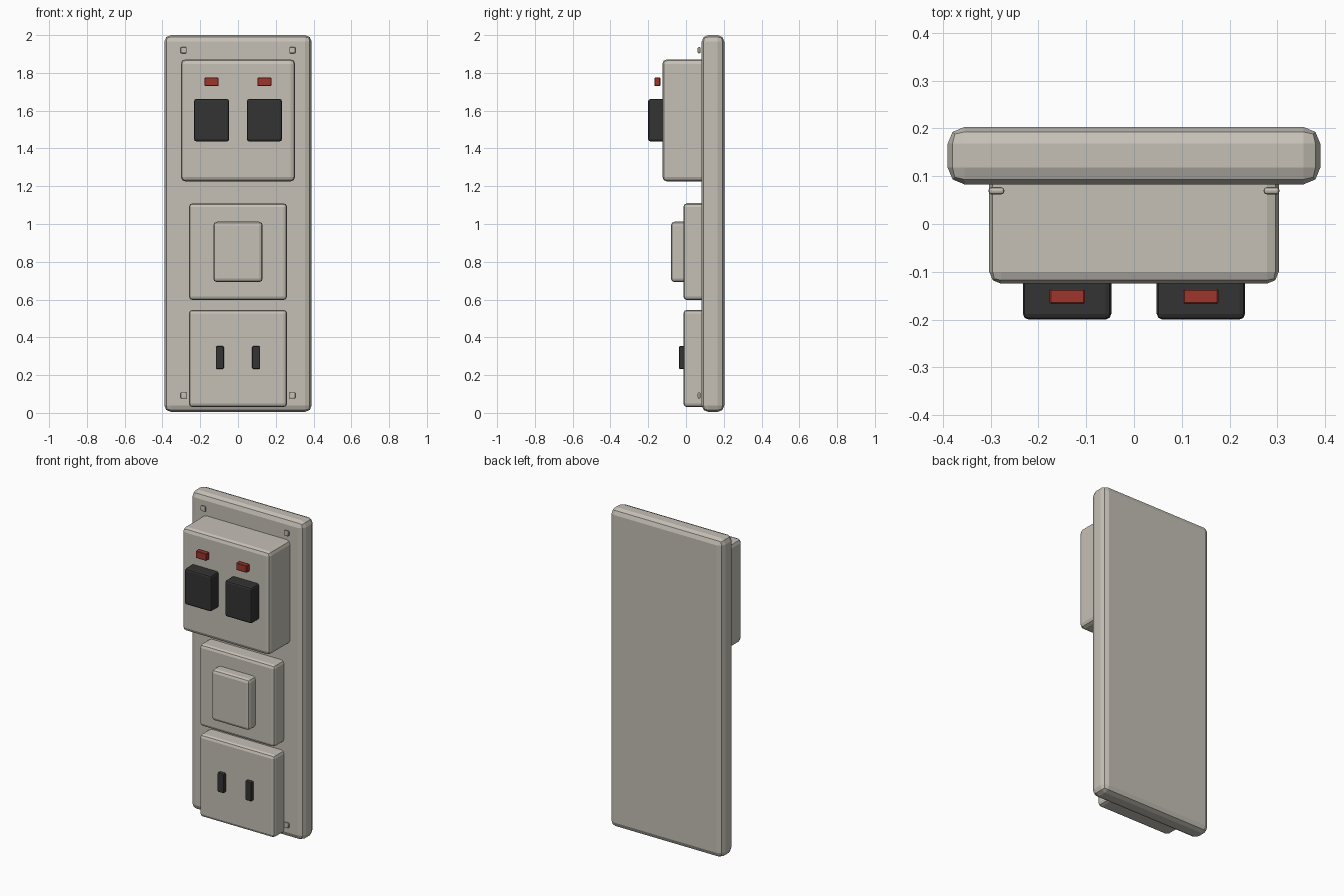
import bpy

if "Cube" in bpy.data.objects:
    bpy.data.objects.remove(bpy.data.objects["Cube"])


def material(name, rgb):
    m = bpy.data.materials.new(name)
    m.diffuse_color = (*rgb, 1.0)
    m.use_nodes = True
    m.node_tree.nodes["Principled BSDF"].inputs["Base Color"].default_value = m.diffuse_color
    return m


BEIGE = material("warm grey plastic", (0.56, 0.53, 0.47))
BLACK = material("black plastic", (0.033, 0.033, 0.033))
RED = material("red lamp", (0.34, 0.035, 0.025))


def box(name, x, y, z, mat, bevel, segments=2):
    """Bevelled box spanning the given (min, max) ranges."""
    spans = (x, y, z)
    bpy.ops.mesh.primitive_cube_add(size=1, location=[(a + b) / 2 for a, b in spans])
    ob = bpy.context.object
    ob.name = name
    ob.scale = [b - a for a, b in spans]
    bpy.ops.object.transform_apply(location=False, rotation=False, scale=True)
    ob.data.materials.append(mat)
    mod = ob.modifiers.new("Bevel", 'BEVEL')
    mod.width = bevel
    mod.segments = segments
    mod.limit_method = 'NONE'
    return ob


# Wall plate
box("wall_plate", (-0.39, 0.39), (0.083, 0.203), (0.005, 2.0), BEIGE, 0.035)

# Deep double-switch housing
box("switch_housing", (-0.303, 0.303), (-0.125, 0.11), (1.225, 1.872), BEIGE, 0.025)

# Middle push-button module
box("button_module", (-0.26, 0.26), (-0.014, 0.11), (0.597, 1.11), BEIGE, 0.02)
box("push_button", (-0.131, 0.131), (-0.08, 0.01), (0.692, 1.012), BEIGE, 0.02)

# Lower socket module
box("socket_module", (-0.26, 0.26), (-0.014, 0.11), (0.03, 0.546), BEIGE, 0.02)

# Paired parts on the left and right
for side, s in (("left", -1), ("right", 1)):
    def pair(c, w):
        return (s * c - w / 2, s * c + w / 2)

    box(f"rocker_switch_{side}", pair(0.14, 0.185), (-0.2, -0.11), (1.437, 1.662), BLACK, 0.012)
    box(f"indicator_lamp_{side}", pair(0.14, 0.074), (-0.167, -0.136), (1.73, 1.775), RED, 0.003, 1)
    box(f"socket_pin_{side}", pair(0.096, 0.042), (-0.037, 0.01), (0.233, 0.353), BLACK, 0.005)
    # Mounting screws near the plate corners
    for level, z in (("bottom", 0.092), ("top", 1.92)):
        box(f"screw_{level}_{side}", pair(0.288, 0.033), (0.062, 0.077),
            (z - 0.0165, z + 0.0165), BEIGE, 0.006)
